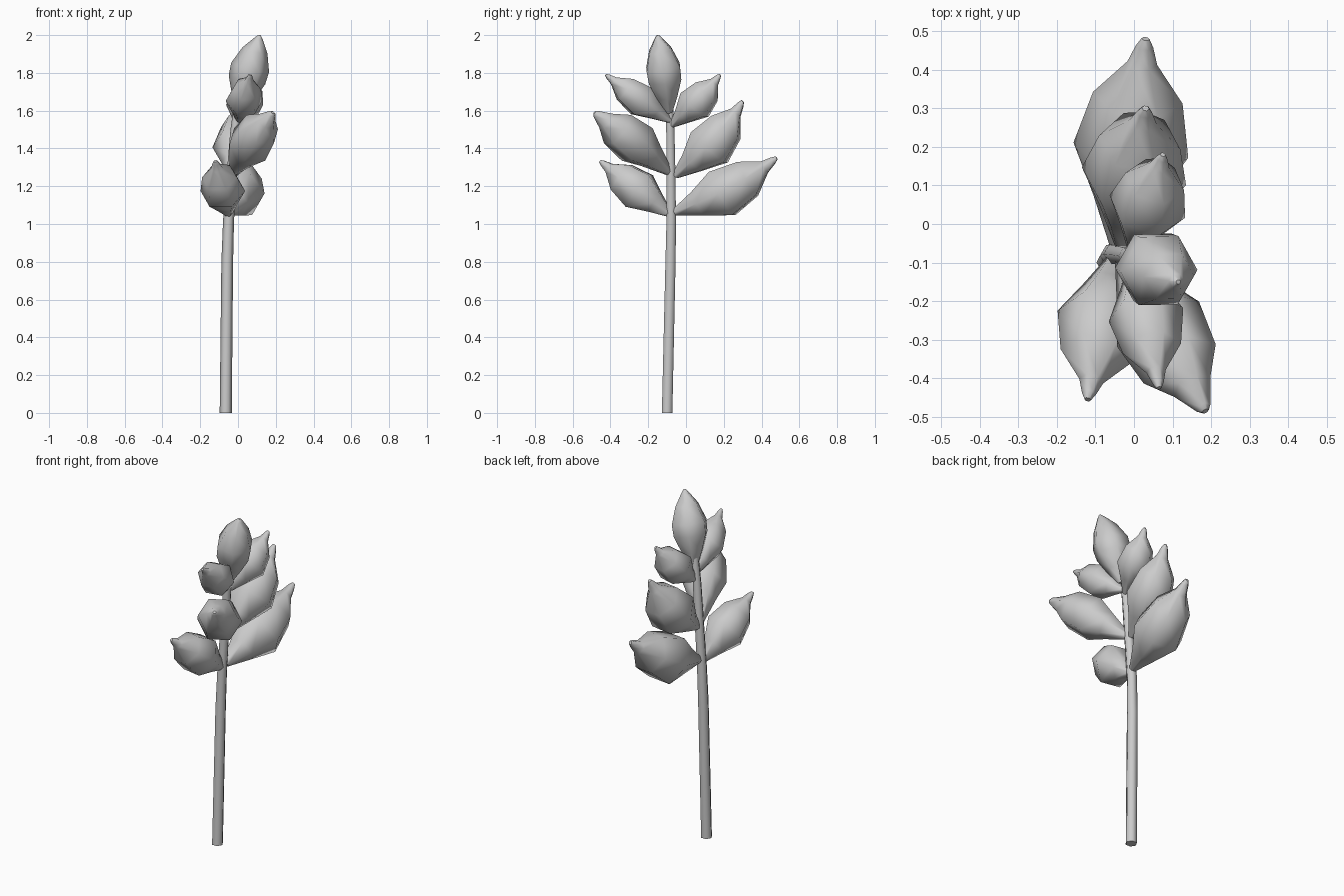
import bpy, math
from mathutils import Vector

if "Cube" in bpy.data.objects:
    bpy.data.objects.remove(bpy.data.objects["Cube"])


def tube(name, rings, sides=6):
    """Skin a list of (centre, side axis, up axis, radius) rings and cap both ends."""
    verts, faces = [], []
    for c, s, u, r in rings:
        for k in range(sides):
            a = 2 * math.pi * k / sides
            verts.append(c + s * r * math.cos(a) + u * r * math.sin(a))
    for i in range(len(rings) - 1):
        for k in range(sides):
            a, b = i * sides + k, i * sides + (k + 1) % sides
            faces.append((a, b, b + sides, a + sides))
    last = (len(rings) - 1) * sides
    faces.append(tuple(reversed(range(sides))))
    faces.append(tuple(range(last, last + sides)))
    me = bpy.data.meshes.new(name)
    me.from_pydata(verts, [], faces)
    ob = bpy.data.objects.new(name, me)
    bpy.context.collection.objects.link(ob)
    for p in me.polygons:
        p.use_smooth = len(p.vertices) == 4
    return ob


def leaf(name, base, tip, radius, sag, profile):
    base, tip = Vector(base), Vector(tip)
    d = (tip - base).normalized()
    side = d.cross(Vector((0, 0, 1))).normalized()
    up = side.cross(d)
    rings = []
    for t, r in profile:
        c = base.lerp(tip, t) - up * sag * math.sin(math.pi * t)
        rings.append((c, side, up, radius * r))
    return tube(name, rings)


# Profiles: position along the leaf, share of full radius
POINTED = [(-0.02, .14), (.2, .54), (.43, 1), (.69, .78), (.87, .26), (.96, .15), (1, .07)]
ROUND = [(-0.02, .14), (.25, .6), (.44, .97), (.7, .85), (.85, .42), (.98, .16), (1, .07)]
BUD = [(0, .2), (.2, .6), (.42, .97), (.58, 1), (.8, .66), (.96, .2), (1, .06)]

# Stem, leaning and tapering upward
X, Y = Vector((1, 0, 0)), Vector((0, 1, 0))
path = [(-.065, -.10, 0, .032), (-.057, -.082, .8, .031), (-.05, -.078, 1.02, .029),
        (-.03, -.08, 1.3, .027), (-.015, -.083, 1.5, .025), (.005, -.088, 1.66, .022)]
tube("stem", [(Vector(p[:3]), X, Y, p[3]) for p in path])

# Back row of leaves
leaf("leaf_back_low", (-.04, -.05, 1.065), (.03, .48, 1.35), .15, .03, POINTED)
leaf("leaf_back_mid", (-.03, -.05, 1.26), (.03, .30, 1.65), .137, .033, POINTED)
leaf("leaf_back_high", (0, -.07, 1.525), (.075, .18, 1.79), .102, .012, POINTED)
# Front row of leaves
leaf("leaf_front_low", (-.05, -.09, 1.055), (-.12, -.455, 1.333), .12, 0, POINTED)
leaf("leaf_front_mid", (-.03, -.09, 1.275), (.185, -.485, 1.59), .125, -.01, ROUND)
leaf("leaf_front_high", (.005, -.09, 1.55), (.065, -.425, 1.79), .098, .003, POINTED)
# Leaf at the tip of the stem
leaf("leaf_top", (.01, -.09, 1.59), (.115, -.15, 2.0), .103, -.008, BUD)
